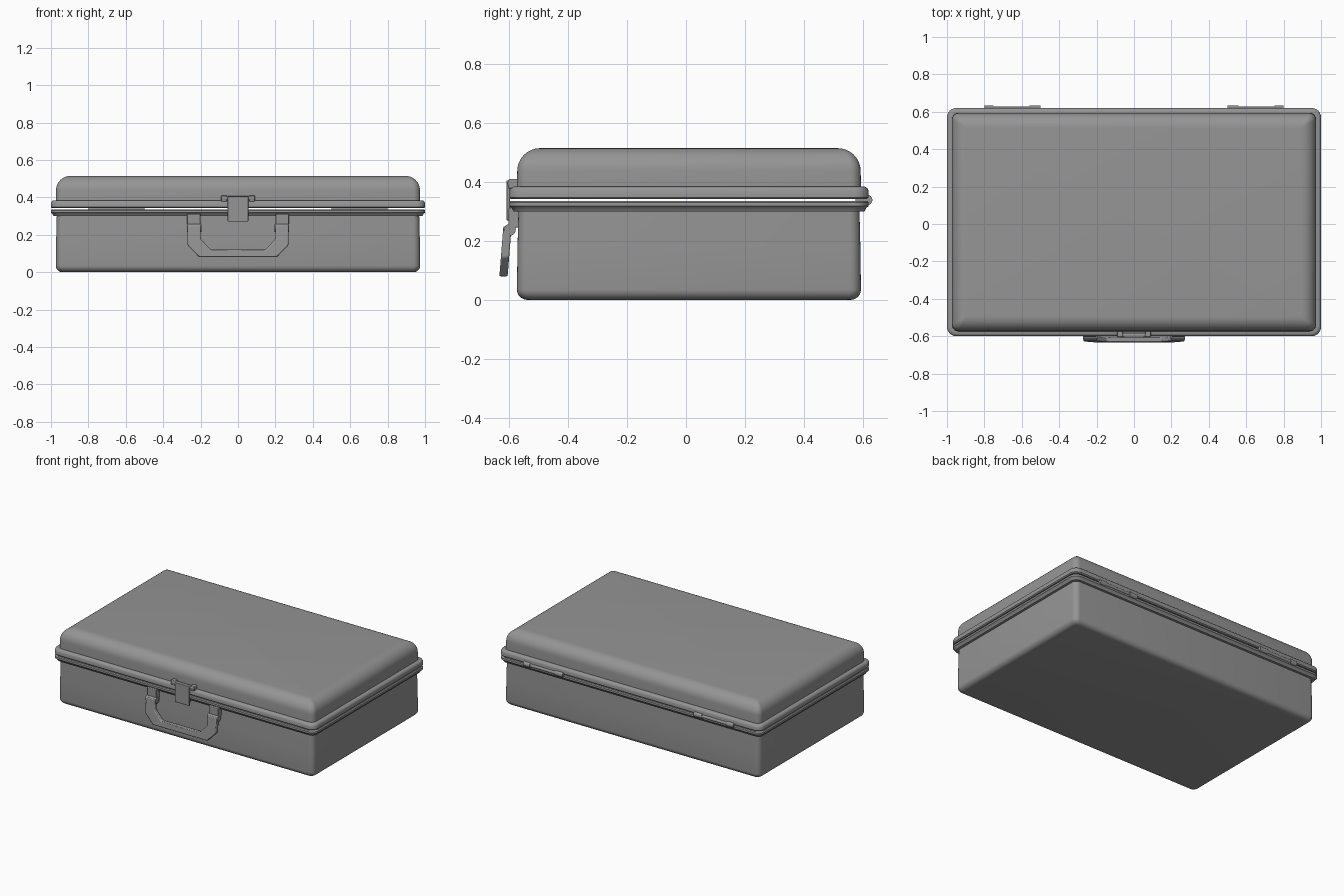
import bpy, bmesh, math
from mathutils import Matrix, Vector

cube = bpy.data.objects.get("Cube")
if cube:
    bpy.data.objects.remove(cube, do_unlink=True)

grey = bpy.data.materials.new("plain grey")
grey.use_nodes = True
GREY = (0.3, 0.3, 0.3, 1)
grey.diffuse_color = GREY
grey.node_tree.nodes["Principled BSDF"].inputs["Base Color"].default_value = GREY

HALF_X, HALF_Y, MID_Y = 1.0, 0.61, 0.01   # outer size of the rims


def finish(bm, name, bevel=0.0):
    bmesh.ops.recalc_face_normals(bm, faces=bm.faces)
    mesh = bpy.data.meshes.new(name)
    bm.to_mesh(mesh)
    bm.free()
    mesh.materials.append(grey)
    ob = bpy.data.objects.new(name, mesh)
    bpy.context.collection.objects.link(ob)
    if bevel:
        mod = ob.modifiers.new("bevel", "BEVEL")
        mod.width, mod.segments = bevel, 2
    bpy.ops.object.select_all(action="DESELECT")
    ob.select_set(True)
    bpy.context.view_layer.objects.active = ob
    bpy.ops.object.shade_smooth_by_angle(angle=math.radians(35))


def ring(bm, inset, z, steps=6):
    """Rounded rectangle, pulled in from the rim by inset."""
    r = max(0.05 - inset * 0.5, 0.012)
    cx, cy = HALF_X - inset - r, HALF_Y - inset - r
    verts = []
    for q, (sx, sy) in enumerate([(1, 1), (-1, 1), (-1, -1), (1, -1)]):
        for i in range(steps + 1):
            a = (q + i / steps) * math.pi / 2
            verts.append(bm.verts.new((sx * cx + r * math.cos(a),
                                       MID_Y + sy * cy + r * math.sin(a), z)))
    return verts


def shell(name, profile):
    """Skin rounded rectangles along a profile of (inset, z), capped at both ends."""
    bm = bmesh.new()
    rings = [ring(bm, *p) for p in profile]
    n = len(rings[0])
    for a, b in zip(rings, rings[1:]):
        for i in range(n):
            bm.faces.new((a[i], a[(i + 1) % n], b[(i + 1) % n], b[i]))
    bm.faces.new(rings[0])
    bm.faces.new(rings[-1])
    finish(bm, name)


def arc(inset, z, r, up, steps=8):
    """Quarter round from the wall to the flat face at height z."""
    out = []
    for i in range(steps + 1):
        a = i / steps * math.pi / 2
        out.append((inset + r * (1 - math.cos(a)), z - up * r * (1 - math.sin(a))))
    return out


def box(name, x, y, z, bevel=0.004):
    bm = bmesh.new()
    size = Vector((x[1] - x[0], y[1] - y[0], z[1] - z[0]))
    mid = Vector((sum(x), sum(y), sum(z))) / 2
    bmesh.ops.create_cube(bm, size=1, matrix=Matrix.LocRotScale(mid, None, size))
    finish(bm, name, bevel)


def rod(name, x, y, z, r):
    bm = bmesh.new()
    place = Matrix.Translation((sum(x) / 2, y, z)) @ Matrix.Rotation(math.pi / 2, 4, "Y")
    bmesh.ops.create_cone(bm, cap_ends=True, segments=16, radius1=r, radius2=r,
                          depth=abs(x[1] - x[0]), matrix=place)
    finish(bm, name)


# Hollow lid and base, each with a projecting rim
lid_rim = [(0.045, 0.342), (0.006, 0.342), (0, 0.348), (0, 0.37), (0.004, 0.379),
           (0.012, 0.384), (0.026, 0.384)]
shell("lid", [(0.11, 0.5), (0.06, 0.46)] + lid_rim + arc(0.027, 0.515, 0.078, 1))
base_rim = [(0.045, 0.336), (0.006, 0.336), (0, 0.331), (0, 0.318), (0.008, 0.312),
            (0.014, 0.3), (0.031, 0.3)]
shell("base", [(0.06, 0.02), (0.045, 0.05)] + base_rim + [(0.028, 0.18)]
      + arc(0.026, 0, 0.035, -1, 6))

# Carrying handle: a U outline, extruded and leaning outward at the bottom
outer = [(0.27, 0.25), (0.27, 0.145), (0.208, 0.08), (0, 0.08)]
inner = [(0, 0.12), (0.145, 0.12), (0.2, 0.178), (0.2, 0.25)]
outline = outer + inner
bm = bmesh.new()
for s in (1, -1):
    for part in ([0, 1, 6, 7], [1, 2, 5, 6], [2, 3, 4, 5]):
        bm.faces.new([bm.verts.new((s * outline[i][0], -0.592 - (0.25 - outline[i][1]) * 0.08,
                                    outline[i][1])) for i in part])
bmesh.ops.remove_doubles(bm, verts=bm.verts, dist=0.0005)
bmesh.ops.recalc_face_normals(bm, faces=bm.faces)
front = bmesh.ops.extrude_face_region(bm, geom=bm.faces[:])
bmesh.ops.translate(bm, vec=(0, -0.028, 0),
                    verts=[g for g in front["geom"] if isinstance(g, bmesh.types.BMVert)])
finish(bm, "handle", 0.005)

for side, s in (("left", 1), ("right", -1)):
    # Handle mounts
    box(side + "_handle_mount", sorted((s * 0.2, s * 0.272)), (-0.603, -0.565), (0.245, 0.312))
    rod(side + "_handle_pivot", (s * 0.195, s * 0.274), -0.598, 0.238, 0.02)
    # Latch posts on the lid
    box(side + "_latch_post", sorted((s * 0.06, s * 0.09)), (-0.604, -0.565), (0.378, 0.41))
    # Back hinges: pin, leaf and end knuckles
    rod(side + "_hinge_pin", (s * 0.5, s * 0.8), 0.618, 0.339, 0.011)
    box(side + "_hinge_leaf", sorted((s * 0.5, s * 0.8)), (0.575, 0.618), (0.335, 0.343), 0)
    rod(side + "_hinge_outer_knuckle", (s * 0.75, s * 0.8), 0.615, 0.339, 0.018)
    rod(side + "_hinge_inner_knuckle", (s * 0.5, s * 0.56), 0.615, 0.339, 0.018)

# Front latch
box("latch_plate", (-0.055, 0.055), (-0.61, -0.598), (0.27, 0.405), 0.003)
rod("latch_pin", (-0.088, 0.088), -0.594, 0.395, 0.012)
box("latch_catch", (-0.04, 0.04), (-0.6, -0.565), (0.28, 0.315))
